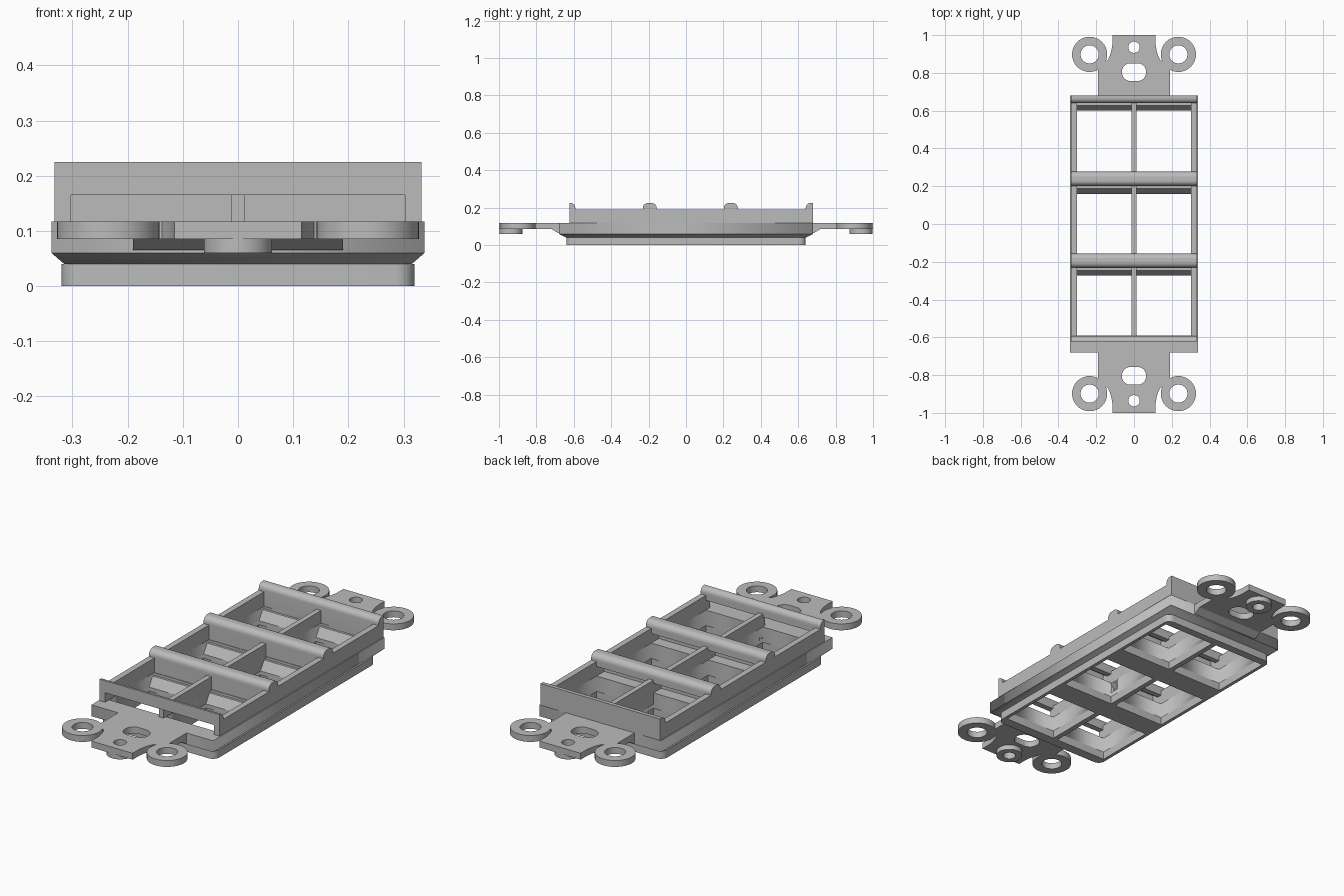
import bpy, bmesh, math

if "Cube" in bpy.data.objects:
    bpy.data.objects.remove(bpy.data.objects["Cube"])

grey = bpy.data.materials.new("plastic_grey")
grey.diffuse_color = (0.5, 0.5, 0.5, 1)
grey.use_nodes = True
grey.node_tree.nodes["Principled BSDF"].inputs["Base Color"].default_value = grey.diffuse_color


def finish(name, mesh, smooth=False):
    ob = bpy.data.objects.new(name, mesh)
    bpy.context.collection.objects.link(ob)
    mesh.materials.clear()
    mesh.materials.append(grey)
    if smooth:
        bpy.ops.object.select_all(action='DESELECT')
        ob.select_set(True)
        bpy.context.view_layer.objects.active = ob
        bpy.ops.object.shade_smooth_by_angle(angle=math.radians(30))
    return ob


def plate(name, loops, z0, z1, smooth=False):
    """Flat outline with holes, extruded from z0 to z1."""
    cu = bpy.data.curves.new(name + "_outline", 'CURVE')
    cu.dimensions = '2D'
    cu.fill_mode = 'BOTH'
    cu.extrude = (z1 - z0) / 2
    for loop in loops:
        sp = cu.splines.new('POLY')
        sp.points.add(len(loop) - 1)
        for p, (x, y) in zip(sp.points, loop):
            p.co = (x, y, 0, 1)
        sp.use_cyclic_u = True
    tmp = bpy.data.objects.new("tmp", cu)
    bpy.context.collection.objects.link(tmp)
    dg = bpy.context.evaluated_depsgraph_get()
    mesh = bpy.data.meshes.new_from_object(tmp.evaluated_get(dg))
    bpy.data.objects.remove(tmp)
    bm = bmesh.new()
    bm.from_mesh(mesh)
    bmesh.ops.remove_doubles(bm, verts=bm.verts, dist=1e-5)
    bmesh.ops.translate(bm, verts=bm.verts, vec=(0, 0, (z0 + z1) / 2))
    bmesh.ops.recalc_face_normals(bm, faces=bm.faces)
    bm.to_mesh(mesh)
    bm.free()
    return finish(name, mesh, smooth)


def prism(name, pts, x0, x1, smooth=False):
    """(y, z) profile extruded along x."""
    bm = bmesh.new()
    f = bm.faces.new([bm.verts.new((x0, y, z)) for y, z in pts])
    r = bmesh.ops.extrude_face_region(bm, geom=[f])
    vs = [g for g in r["geom"] if isinstance(g, bmesh.types.BMVert)]
    bmesh.ops.translate(bm, verts=vs, vec=(x1 - x0, 0, 0))
    bmesh.ops.recalc_face_normals(bm, faces=bm.faces)
    mesh = bpy.data.meshes.new(name)
    bm.to_mesh(mesh)
    bm.free()
    return finish(name, mesh, smooth)


def box(name, x0, x1, y0, y1, z0, z1):
    return prism(name, [(y0, z0), (y1, z0), (y1, z1), (y0, z1)], x0, x1)


def rect(x0, x1, y0, y1):
    return [(x0, y0), (x1, y0), (x1, y1), (x0, y1)]


def arc(cx, cy, r, a0, a1, n):
    return [(cx + r * math.cos(math.radians(a0 + (a1 - a0) * i / n)),
             cy + r * math.sin(math.radians(a0 + (a1 - a0) * i / n))) for i in range(n + 1)]


def circle(cx, cy, r, n=40):
    return arc(cx, cy, r, 0, 360, n)[:-1]


def rounded(hx, hy, r, cx=0, cy=0):
    out = []
    for k, (sx, sy) in enumerate([(1, 1), (-1, 1), (-1, -1), (1, -1)]):
        out += arc(cx + sx * (hx - r), cy + sy * (hy - r), r, 90 * k, 90 * k + 90, 8)
    return out


CELLS = [(-0.59, -0.273), (-0.157, 0.16), (0.277, 0.60)]   # y limits of each row
XI, XD = 0.303, 0.013                                      # inner wall, half divider


def cell_holes(extra=0):
    return [rect(*xs, a, b + extra) for a, b in CELLS for xs in ((XD, XI), (-XI, -XD))]


# Stepped lower body
plate("base_rim", [rounded(0.32, 0.64, 0.035)] + cell_holes(), 0, 0.04, True)
taper = plate("taper_rim", [rect(-0.338, 0.338, -0.68, 0.68)] + cell_holes(), 0.04, 0.06)
for v in taper.data.vertices:
    if v.co.z < 0.05 and abs(v.co.x) > 0.33:
        v.co.x *= 0.315 / 0.338
        v.co.y *= 0.64 / 0.68
plate("flange", [rect(-0.338, 0.338, -0.68, 0.68)] + cell_holes(0.04), 0.06, 0.117)

# Upper walls
for s, side in ((1, "right"), (-1, "left")):
    a, b = sorted((s * XI, s * 0.333))
    box("side_wall_" + side, a, b, -0.62, 0.68, 0.117, 0.19)
box("centre_divider", -XD, XD, -0.61, 0.66, 0.06, 0.18)

# Row end walls: window lintel at the front, hook wall and sloped ledge at the back
for i, (a, b) in enumerate(CELLS):
    if i:
        box(f"latch_lintel_{i}", -XI, XI, a - 0.027, a, 0.165, 0.195)
    if i < 2:
        box(f"hook_wall_{i}", -XI, XI, b + 0.043, b + 0.056, 0.117, 0.195)
    prism(f"sloped_ledge_{i}", [(b, 0.06), (b + 0.045, 0.06), (b + 0.045, 0.105),
                                (b + 0.028, 0.105)], -XI, XI)
    if i < 2:
        # Rounded bar between rows
        y0, y1 = b + 0.042, CELLS[i + 1][0]
        prof = [(y0, 0.188), (y1, 0.188)] + arc(y1 - 0.028, 0.197, 0.028, 0, 90, 8) \
            + arc(y0 + 0.028, 0.197, 0.028, 90, 180, 8)
        prism(f"round_bar_{i}", prof, -0.333, 0.333, True)

# End walls with a rounded inner top edge
prism("front_lintel", [(-0.622, 0.165), (-0.592, 0.165), (-0.592, 0.19)]
      + arc(-0.617, 0.20, 0.025, 0, 80, 6) + [(-0.622, 0.225)], -0.333, 0.333, True)
for s in (1, -1):
    a, b = sorted((s * XI, s * 0.333))
    box("front_post", a, b, -0.622, -0.592, 0.117, 0.19)
prism("back_wall", [(0.68, 0.117), (0.68, 0.225)] + arc(0.667, 0.198, 0.027, 90, 180, 8)
      + [(0.64, 0.117)], -0.333, 0.333, True)

# Mounting tabs at both ends
half = [(0.19, 0.67), (0.19, 0.822), (0.152, 0.862), (0.138, 0.868), (0.128, 0.89),
        (0.119, 0.92), (0.115, 0.95), (0.115, 1.0)]
for s, end in ((1, "back"), (-1, "front")):
    outline = [(x, s * y) for x, y in half] + [(-x, s * y) for x, y in reversed(half)]
    plate("tab_" + end, [outline, rounded(0.064, 0.047, 0.045, 0, s * 0.804),
                         circle(0, s * 0.936, 0.03, 32)], 0.085, 0.117, True)
    for x in (-0.235, 0.235):
        plate("ear_ring_" + end, [circle(x, s * 0.898, 0.093), circle(x, s * 0.898, 0.048)],
              0.085, 0.117, True)
    plate("screw_boss_" + end, [circle(0, s * 0.936, 0.062), circle(0, s * 0.936, 0.03, 32)],
          0.06, 0.086, True)
    prism("tab_brace_" + end, [(s * 0.67, 0.09), (s * 0.72, 0.086), (s * 0.685, 0.065),
                               (s * 0.67, 0.065)], -0.19, 0.19)
